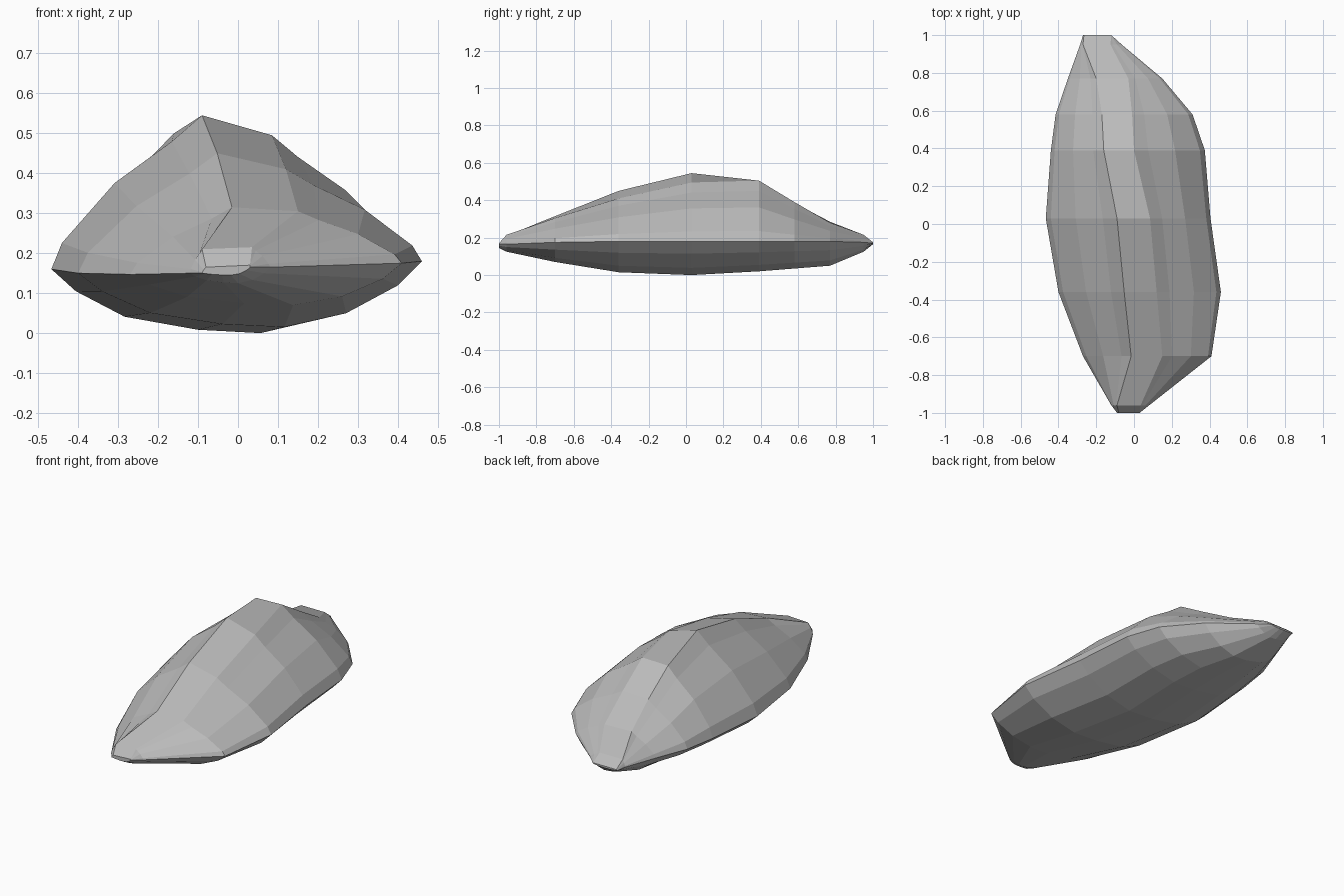
import bpy
import bmesh

cube = bpy.data.objects.get("Cube")
if cube:
    bpy.data.objects.remove(cube, do_unlink=True)

# Stone material
stone = bpy.data.materials.new("grey stone")
stone.use_nodes = True
grey = (0.5, 0.5, 0.5, 1)
stone.diffuse_color = grey
stone.node_tree.nodes["Principled BSDF"].inputs["Base Color"].default_value = grey

# Stations along the rock: y, left rim (x, z), right rim (x, z),
# left crest (x, z), right crest (x, z), underside z
stations = [
    (-1, (-.09, .15), (.03, .165), (-.08, .165), (.03, .17), .145),
    (-.96, (-.12, .15), (.08, .165), (-.09, .21), (.035, .215), .125),
    (-.7, (-.27, .147), (.41, .175), (-.015, .315), (.15, .305), .07),
    (-.36, (-.4, .15), (.46, .18), (-.052, .45), (.12, .41), .015),
    (.03, (-.467, .16), (.405, .18), (-.09, .545), (.085, .495), 0),
    (.39, (-.44, .165), (.375, .18), (-.16, .5), (.0, .505), .02),
    (.58, (-.415, .17), (.31, .18), (-.17, .385), (-.01, .39), .035),
    (.77, (-.35, .175), (.15, .18), (-.2, .285), (-.03, .28), .05),
    (.95, (-.285, .175), (-.065, .175), (-.27, .215), (-.125, .215), .125),
    (1, (-.27, .17), (-.12, .17), (-.265, .175), (-.12, .175), .165),
]
# Fractions (across, up) from rim to crest, and (across, down) for the underside
shoulder = [(.07, .17), (.42, .56), (.8, .83)]
belly = [(.93, .36), (.78, .78), (.6, 1), (.42, .95), (.21, .75), (.07, .35)]


def slope(rim, crest):
    return [(rim[0] + (crest[0] - rim[0]) * u, rim[1] + (crest[1] - rim[1]) * h)
            for u, h in shoulder]


def section(left, right, crest_l, crest_r, low):
    under = []
    for u, d in belly:
        rim_z = left[1] + (right[1] - left[1]) * u
        under.append((left[0] + (right[0] - left[0]) * u, rim_z + (low - rim_z) * d))
    return ([left] + slope(left, crest_l) + [crest_l, crest_r]
            + slope(right, crest_r)[::-1] + [right] + under)


# Faceted body lofted through the stations
bm = bmesh.new()
rings = [[bm.verts.new((x, y, z)) for x, z in section(*rest)]
         for y, *rest in stations]
for a, b in zip(rings, rings[1:]):
    for i in range(len(a)):
        j = (i + 1) % len(a)
        bm.faces.new((a[i], a[j], b[j], b[i]))
bm.faces.new(rings[0])
bm.faces.new(rings[-1])
bmesh.ops.recalc_face_normals(bm, faces=bm.faces)

mesh = bpy.data.meshes.new("rock")
bm.to_mesh(mesh)
bm.free()
mesh.materials.append(stone)
rock = bpy.data.objects.new("rock", mesh)
bpy.context.collection.objects.link(rock)
